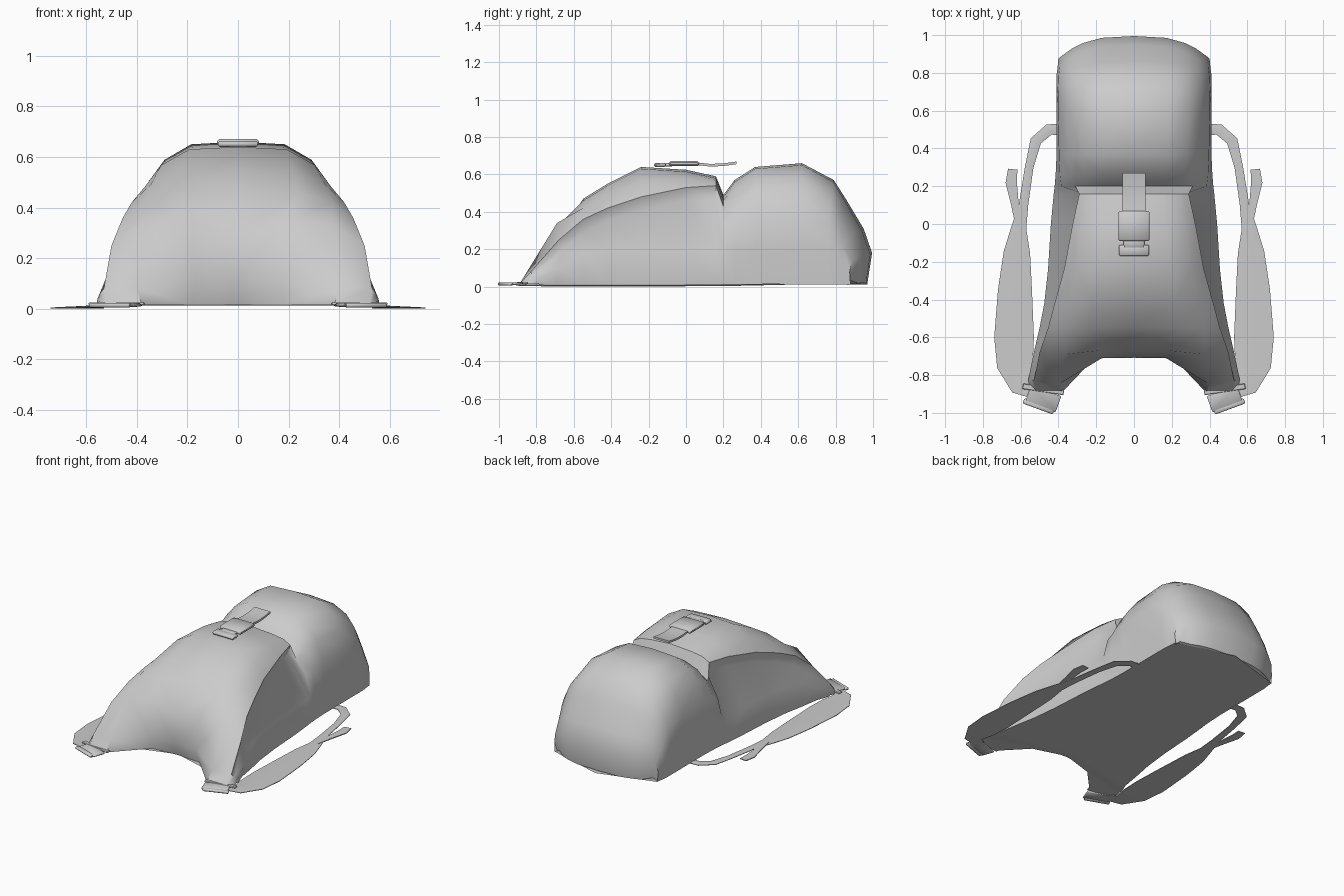
import bpy, bmesh, math
from mathutils import Vector

cube = bpy.data.objects.get("Cube")
if cube:
    bpy.data.objects.remove(cube, do_unlink=True)

grey = bpy.data.materials.new("light_grey_fabric")
grey.use_nodes = True
COLOUR = (0.6, 0.6, 0.6, 1)
grey.diffuse_color = COLOUR
grey.node_tree.nodes["Principled BSDF"].inputs["Base Color"].default_value = COLOUR


def finish(name, bm, mirror=False, angle=45):
    """Turn a bmesh into a smooth shaded object, mirrored across x if asked."""
    bmesh.ops.recalc_face_normals(bm, faces=bm.faces)
    mesh = bpy.data.meshes.new(name)
    bm.to_mesh(mesh)
    bm.free()
    mesh.materials.append(grey)
    obj = bpy.data.objects.new(name, mesh)
    bpy.context.collection.objects.link(obj)
    if mirror:
        mod = obj.modifiers.new("Mirror", "MIRROR")
        mod.use_clip = True
    bpy.ops.object.select_all(action="DESELECT")
    obj.select_set(True)
    bpy.context.view_layer.objects.active = obj
    bpy.ops.object.shade_smooth_by_angle(angle=math.radians(angle))
    return obj


def loft(bm, rows, closed=False, caps=False):
    """Skin a list of equally long point rows with quads."""
    rings = [[bm.verts.new(p) for p in row] for row in rows]
    count = len(rings[0])
    for a, b in zip(rings, rings[1:]):
        for i in range(count if closed else count - 1):
            j = (i + 1) % count
            bm.faces.new((a[i], a[j], b[j], b[i]))
    if caps:
        bm.faces.new(rings[0])
        bm.faces.new(rings[-1][::-1])


def body_row(y, top, flap, edge, width):
    """Half section: crown, shoulder, flap edge, recess, side and floor."""
    side_z = min(0.2, edge * 0.5)
    if y < 0.17:
        under = (flap - 0.02, edge - 0.07)
    else:
        under = ((flap + width) / 2 + 0.02, (edge + side_z) / 2 + 0.02)
    section = [(0, top), (flap * 0.52, top - min(0.01, top * 0.1)),
               (flap * 0.82, edge + (top - edge) * 0.55), (flap, edge),
               under, (width, side_z), (width - 0.005, 0.012), (0, 0.012)]
    # the rear end is rounded in plan
    bend = 0.12 * max(0, min(1, (y - 0.75) / 0.2))
    return [(x, y - bend * (x / 0.4) ** 3, z) for x, z in section]


# Main bag: hollow front with two feet, flap, groove and rounded rear
hem = [(x, y, 0.015) for x, y in ((0, -.67), (.18, -.68), (.38, -.89), (.52, -.89),
                                  (.55, -.86), (.56, -.83), (.55, -.80), (0, -.66))]
feet = [(0, -.71, .12), (.17, -.71, .12), (.40, -.85, .08), (.53, -.83, .08),
        (.545, -.82, .06), (.555, -.80, .04), (.55, -.78, .012), (0, -.64, .012)]
brow = [(0, -.67, .29), (.18, -.67, .34), (.37, -.69, .34), (.50, -.68, .25),
        (.485, -.67, .19), (.53, -.68, .10), (.52, -.70, .012), (0, -.60, .012)]
stations = [(-.55, .47, .455, .36, .50), (-.42, .55, .42, .42, .475),
            (-.24, .64, .37, .48, .455), (0, .625, .325, .53, .44),
            (.16, .59, .29, .54, .425), (.20, .49, .31, .43, .42),
            (.26, .57, .33, .47, .415), (.37, .64, .345, .50, .41),
            (.62, .66, .355, .50, .41), (.79, .57, .35, .45, .41),
            (.86, .46, .345, .38, .41), (.95, .31, .34, .27, .405),
            (.995, .18, .33, .16, .40), (.97, .02, .30, .018, .385)]
bm = bmesh.new()
loft(bm, [hem, feet, brow] + [body_row(*s) for s in stations], closed=True, caps=True)
# drop the end caps' slivers on the mirror plane
inner = [f for f in bm.faces if all(abs(v.co.x) < 1e-5 for v in f.verts)]
bmesh.ops.delete(bm, geom=inner, context="FACES_ONLY")
finish("bag_body", bm, mirror=True, angle=50)


def ribbon(name, path, thick, crown=0.0, mirror=True):
    """Flat band along a path of (x, y, z, width) points."""
    rows = []
    for i, (x, y, z, width) in enumerate(path):
        before, after = path[max(i - 1, 0)], path[min(i + 1, len(path) - 1)]
        along = Vector((after[0] - before[0], after[1] - before[1], 0)).normalized()
        across = Vector((-along.y, along.x, 0)) * width / 2
        mid = Vector((x, y, z))
        up = Vector((0, 0, thick))
        arch = Vector((0, 0, crown))
        rows.append([mid - across, mid + across, mid + across + up,
                     mid + up + arch, mid - across + up])
    bm = bmesh.new()
    loft(bm, rows, closed=True, caps=True)
    return finish(name, bm, mirror)


# Shoulder straps lying on the floor, with loose adjuster ends
ribbon("shoulder_strap",
       [(.40, .50, .008, .06), (.45, .50, .008, .06), (.52, .44, .008, .06),
        (.555, .30, .006, .045), (.585, .10, .004, .05), (.61, -.02, .002, .08),
        (.62, -.15, .001, .14), (.63, -.35, .001, .18), (.635, -.60, .001, .21),
        (.63, -.75, .002, .19), (.60, -.86, .004, .11), (.53, -.89, .01, .07)],
       0.004, 0.004)
ribbon("strap_loose_end",
       [(.642, .29, .004, .05), (.65, .22, .004, .06), (.63, .10, .004, .04),
        (.61, -.02, .004, .03)], 0.006)


def block(name, center, size, turn=0.0, mirror=False):
    """Small bevelled slab."""
    obj_bm = bmesh.new()
    bmesh.ops.create_cube(obj_bm, size=1)
    bmesh.ops.scale(obj_bm, vec=size, verts=obj_bm.verts)
    bmesh.ops.bevel(obj_bm, geom=obj_bm.edges[:], offset=min(size) * 0.3,
                    segments=1, affect="EDGES")
    for v in obj_bm.verts:
        x, y = v.co.x, v.co.y
        v.co.x = x * math.cos(turn) - y * math.sin(turn)
        v.co.y = x * math.sin(turn) + y * math.cos(turn)
    bmesh.ops.translate(obj_bm, vec=center, verts=obj_bm.verts)
    return finish(name, obj_bm, mirror)


# Foot buckles at the lower strap ends
block("foot_buckle", (.48, -.925, .016), (.17, .09, .014), 0.35, True)
block("foot_buckle_bar", (.505, -.965, .014), (.17, .03, .018), 0.35, True)
block("foot_strap_loop", (.48, -.875, .02), (.22, .03, .01), 0.15, True)

# Flap buckle: webbing, housing, neck and end bar
ribbon("flap_webbing",
       [(0, .27, .655, .12), (0, .20, .645, .12), (0, .13, .642, .12), (0, .04, .652, .12)],
       0.014, mirror=False)
block("buckle_housing", (0, -.01, .658), (.165, .16, .026))
block("buckle_neck", (0, -.10, .652), (.11, .06, .02))
block("buckle_end_bar", (0, -.14, .651), (.16, .06, .022))
